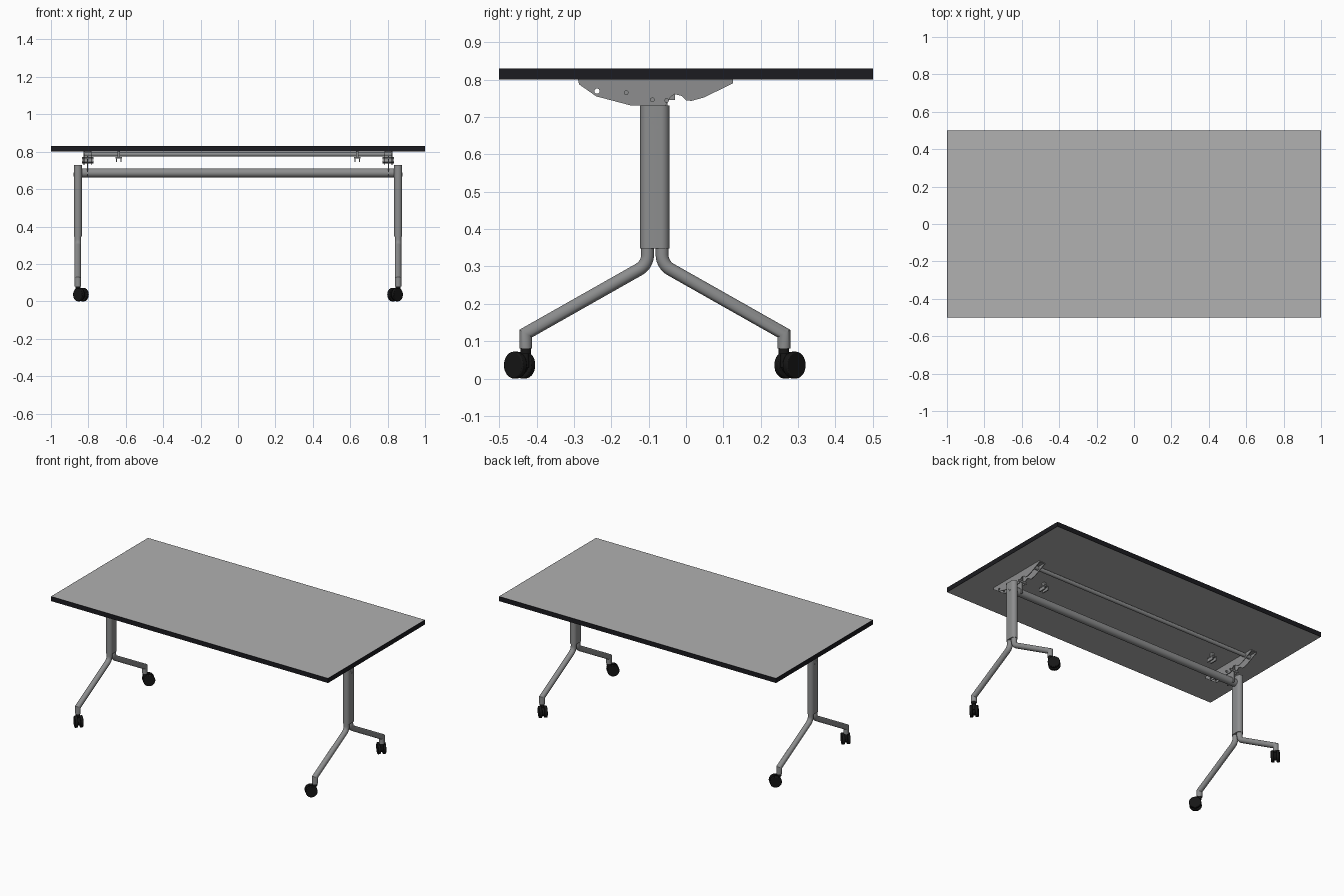
import bpy, bmesh, math
from mathutils import Vector, Matrix

if "Cube" in bpy.data.objects:
    bpy.data.objects.remove(bpy.data.objects["Cube"])


def material(name, r, g, b):
    m = bpy.data.materials.new(name)
    m.diffuse_color = (r, g, b, 1)
    m.use_nodes = True
    m.node_tree.nodes["Principled BSDF"].inputs["Base Color"].default_value = m.diffuse_color
    return m


black = material("black_plastic", 0.008, 0.008, 0.008)
edging = material("dark_edging", 0.011, 0.011, 0.014)
laminate = material("grey_laminate", 0.44, 0.44, 0.44)
metal = material("dark_grey_metal", 0.266, 0.27, 0.272)
CY = -0.0835   # y of the leg column centre
LX = 0.856     # x of the leg column centre


def finish(bm, name, mirror=False, mat=metal, bevel=0):
    bmesh.ops.recalc_face_normals(bm, faces=bm.faces)
    me = bpy.data.meshes.new(name)
    bm.to_mesh(me)
    bm.free()
    ob = bpy.data.objects.new(name, me)
    bpy.context.collection.objects.link(ob)
    me.materials.append(mat)
    bpy.ops.object.select_all(action='DESELECT')
    ob.select_set(True)
    bpy.context.view_layer.objects.active = ob
    bpy.ops.object.shade_smooth_by_angle(angle=math.radians(35))
    if bevel:
        m = ob.modifiers.new("bevel", 'BEVEL')
        m.width, m.segments, m.angle_limit = bevel, 2, math.radians(50)
    if mirror:
        ob.modifiers.new("mirror", 'MIRROR')
    return ob


def box(bm, x0, x1, y0, y1, z0, z1):
    m = Matrix.Translation(((x0 + x1) / 2, (y0 + y1) / 2, (z0 + z1) / 2))
    bmesh.ops.create_cube(bm, size=1, matrix=m @ Matrix.Diagonal((x1 - x0, y1 - y0, z1 - z0, 1)))


def rod(bm, a, b, r, n=24):
    a, b = Vector(a), Vector(b)
    m = Matrix.Translation((a + b) / 2) @ (b - a).to_track_quat('Z', 'Y').to_matrix().to_4x4()
    bmesh.ops.create_cone(bm, cap_ends=True, segments=n, radius1=r, radius2=r,
                          depth=(b - a).length, matrix=m)


def mitred_tube(bm, x, pts, r, n=24):
    """Round tube along (y, z) points, mitred at each corner."""
    pts = [Vector(p) for p in pts]
    rings = []
    for i, p in enumerate(pts):
        d0 = (p - pts[i - 1]).normalized() if i else (pts[1] - p).normalized()
        d1 = (pts[i + 1] - p).normalized() if i < len(pts) - 1 else d0
        t = (d0 + d1).normalized()
        m = Vector((-t.y, t.x)) / t.dot(d0)
        rings.append([bm.verts.new((x + r * math.cos(a), p.x + r * math.sin(a) * m.x,
                                    p.y + r * math.sin(a) * m.y))
                      for a in (2 * math.pi * k / n for k in range(n))])
    for A, B in zip(rings, rings[1:]):
        for k in range(n):
            bm.faces.new((A[k], A[(k + 1) % n], B[(k + 1) % n], B[k]))
    bm.faces.new(rings[0])
    bm.faces.new(rings[-1])


# table top with a dark edge band
bm = bmesh.new()
box(bm, -0.998, 0.998, -0.498, 0.498, 0.80, 0.83)
finish(bm, "table_top", mat=laminate)
bm = bmesh.new()
for s in (-1, 1):
    box(bm, -1, 1, *sorted((s * 0.498, s * 0.5)), 0.80, 0.83)
    box(bm, *sorted((s * 0.998, s)), -0.498, 0.498, 0.80, 0.83)
finish(bm, "edge_band", mat=edging)

# upright columns: rounded oblong section
bm = bmesh.new()
r, half = 0.022, 0.017
ring = []
for k in range(34):
    a = math.pi * (k % 17) / 16 + (math.pi if k > 16 else 0)
    ring.append(bm.verts.new((LX + r * math.cos(a),
                              CY + r * math.sin(a) + (half if k < 17 else -half), 0.348)))
f = bm.faces.new(ring)
ext = bmesh.ops.extrude_face_region(bm, geom=[f], use_keep_orig=True)
bmesh.ops.translate(bm, vec=(0, 0, 0.382),
                    verts=[v for v in ext["geom"] if isinstance(v, bmesh.types.BMVert)])
finish(bm, "column", mirror=True)

# splayed legs, each bent at the top and mitred at the foot
FOOT, TOP, SLOPE = 0.3455, 0.0195, math.radians(29.5)
for s, name in ((-1, "front_leg"), (1, "back_leg")):
    bm = bmesh.new()
    R, zb = 0.045, 0.331
    turn = math.pi / 2 - SLOPE
    path = [(TOP, 0.36)]
    for k in range(9):
        a = turn * k / 8
        path.append((TOP + R * (1 - math.cos(a)), zb - R * math.sin(a)))
    y, z = path[-1]
    path += [(FOOT, z - (FOOT - y) * math.tan(SLOPE)), (FOOT, 0.08)]
    mitred_tube(bm, LX, [(CY + s * py, pz) for py, pz in path], 0.0172)
    finish(bm, name, mirror=True)

# twin-wheel casters, turned 45 degrees
for s, name in ((-1, "front_caster"), (1, "back_caster")):
    q = math.sqrt(0.5)
    pivot = Vector((LX, CY + s * FOOT, 0))
    axle = Vector((q, s * q, 0))
    hub = pivot + Vector((-q, s * q, 0)) * 0.023 + Vector((0, 0, 0.036))
    bm = bmesh.new()
    for w in (-1, 1):
        rod(bm, hub + axle * w * 0.007, hub + axle * w * 0.025, 0.036, 28)
    finish(bm, name + "_wheels", mirror=True, mat=black, bevel=0.003)
    bm = bmesh.new()
    rod(bm, hub - axle * 0.009, hub + axle * 0.009, 0.025)
    rod(bm, pivot + Vector((0, 0, 0.03)), pivot + Vector((0, 0, 0.072)), 0.0095)
    rod(bm, pivot + Vector((0, 0, 0.066)), pivot + Vector((0, 0, 0.081)), 0.014)
    finish(bm, name + "_body", mirror=True, mat=black)

# long rails
bm = bmesh.new()
rod(bm, (-0.84, CY, 0.687), (0.84, CY, 0.687), 0.024, 32)
finish(bm, "cross_rail")
bm = bmesh.new()
rod(bm, (-0.82, 0.068, 0.7865), (0.82, 0.068, 0.7865), 0.0125)
finish(bm, "release_bar")

# tilt bracket side plates: profile in (y, z) with a round hole and a hook notch
profile = [(-0.289, 0.80), (-0.286, 0.787), (-0.24, 0.755), (-0.145, 0.73), (-0.055, 0.73),
           (-0.043, 0.752), (-0.03, 0.761), (-0.011, 0.756), (0, 0.744), (0.015, 0.743),
           (0.048, 0.752), (0.126, 0.79), (0.126, 0.80)]
hole = [(-0.238 + 0.007 * math.cos(k * math.pi / 8), 0.769 + 0.007 * math.sin(k * math.pi / 8))
        for k in range(16)]
for x in (-0.823, -0.785, 0.785, 0.823):
    cu = bpy.data.curves.new("bracket_plate", 'CURVE')
    cu.dimensions, cu.fill_mode, cu.extrude = '2D', 'BOTH', 0.002
    cu.materials.append(metal)
    for loop in (profile, hole):
        sp = cu.splines.new('POLY')
        sp.points.add(len(loop) - 1)
        for p, (a, b) in zip(sp.points, loop):
            p.co = (a, b, 0, 1)
        sp.use_cyclic_u = True
    ob = bpy.data.objects.new("bracket_plate", cu)
    bpy.context.collection.objects.link(ob)
    ob.location.x = x
    ob.rotation_euler = (math.pi / 2, 0, math.pi / 2)
    bpy.ops.object.select_all(action='DESELECT')
    ob.select_set(True)
    bpy.context.view_layer.objects.active = ob
    bpy.ops.object.convert(target='MESH')

# bracket mounting flange and pivot arm up from the cross rail
bm = bmesh.new()
box(bm, 0.783, 0.825, -0.286, 0.125, 0.796, 0.80)
finish(bm, "bracket_flange", mirror=True)
bm = bmesh.new()
box(bm, 0.801, 0.807, -0.115, -0.05, 0.67, 0.775)
finish(bm, "pivot_arm", mirror=True)

# bracket bolts and column screws
bm = bmesh.new()
for y, z in ((-0.16, 0.765), (-0.09, 0.746), (-0.052, 0.744)):
    rod(bm, (0.772, y, z), (0.833, y, z), 0.006, 16)
for y, z in ((CY - 0.006, 0.684), (CY + 0.006, 0.672)):
    rod(bm, (0.87, y, z), (0.8795, y, z), 0.005, 12)
finish(bm, "bolts", mirror=True)

# small U-shaped clips under the top
bm = bmesh.new()
box(bm, 0.62, 0.655, -0.08, -0.03, 0.765, 0.772)
for x in (0.622, 0.646):
    box(bm, x, x + 0.007, -0.08, -0.03, 0.745, 0.766)
box(bm, 0.63, 0.645, -0.065, -0.045, 0.772, 0.80)
finish(bm, "stacking_clip", mirror=True)
